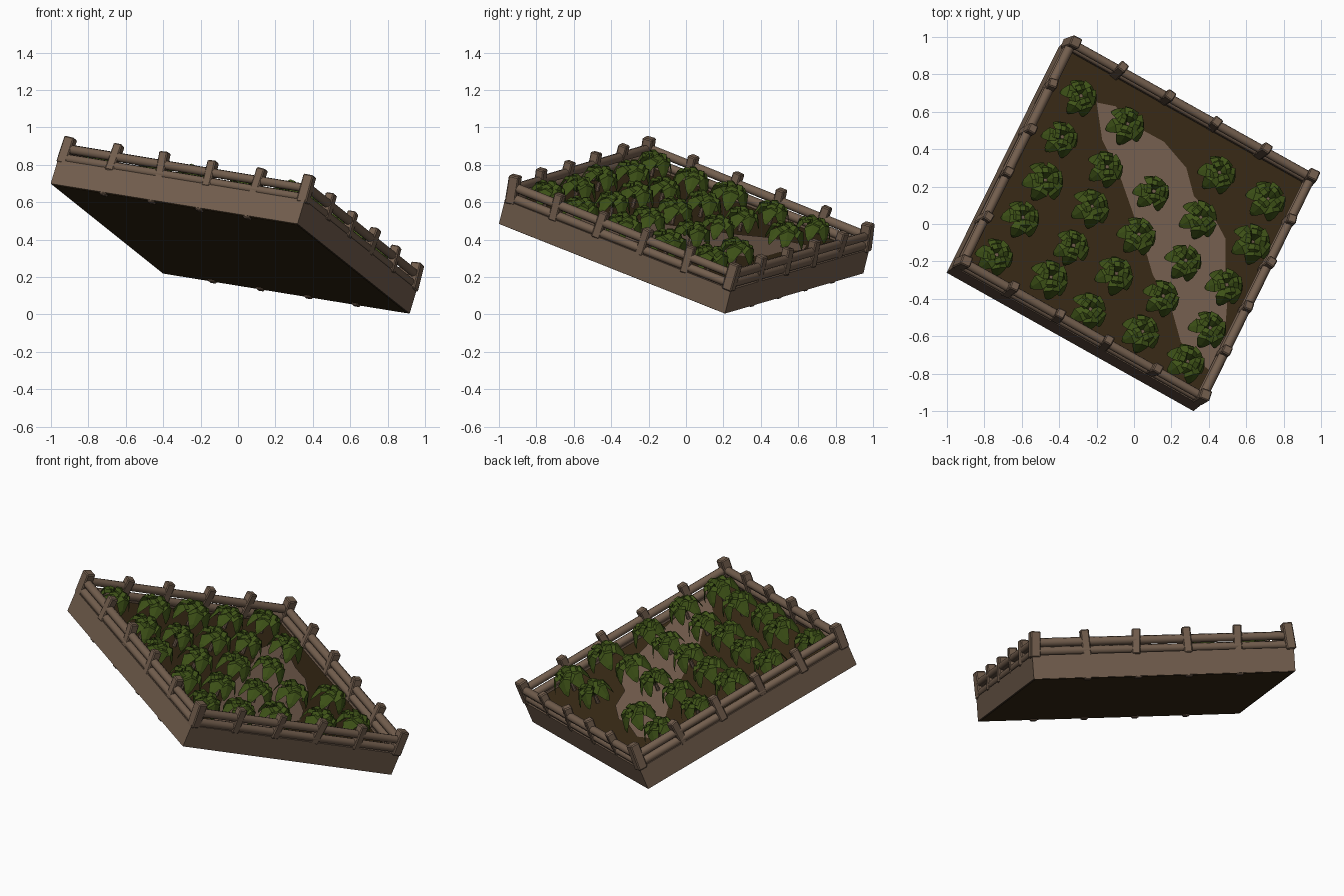
import bpy, bmesh, math, random
from mathutils import Matrix, Vector

if "Cube" in bpy.data.objects:
    bpy.data.objects.remove(bpy.data.objects["Cube"])
random.seed(4)

# tilted frame of the bed: long edge, short edge, normal
U = Vector((1.32, -0.74, -0.215)).normalized()
V = Vector((0.60, 1.21, -0.48))
V = (V - U * V.dot(U)).normalized()
N = U.cross(V)
ORIGIN = Vector((-0.042, -0.026, 0.352))
BED = Matrix.Translation(ORIGIN) @ Matrix((U, V, N)).transposed().to_4x4()
HU, HV = 0.764, 0.716          # half sizes
SOIL = 0.125                   # soil level


def material(name, rgb):
    m = bpy.data.materials.new(name)
    m.diffuse_color = (*rgb, 1)
    m.use_nodes = True
    m.node_tree.nodes["Principled BSDF"].inputs["Base Color"].default_value = m.diffuse_color
    return m


WOOD = material("wood", (0.17, 0.112, 0.075))
EARTH = material("dark soil", (0.040, 0.023, 0.008))
PATH = material("dry path", (0.18, 0.115, 0.078))
LEAF = material("leaf green", (0.05, 0.088, 0.009))


def finish(name, bm, mat, smooth=False):
    bm.normal_update()
    me = bpy.data.meshes.new(name)
    bm.to_mesh(me)
    bm.free()
    me.materials.append(mat)
    ob = bpy.data.objects.new(name, me)
    ob.matrix_world = BED
    bpy.context.collection.objects.link(ob)
    if smooth:
        bpy.context.view_layer.objects.active = ob
        ob.select_set(True)
        bpy.ops.object.shade_smooth_by_angle(angle=math.radians(50))
        ob.select_set(False)
    return ob


def box(bm, lo, hi, turn=None):
    lo, hi = Vector(lo), Vector(hi)
    mat = Matrix.Translation((lo + hi) / 2)
    if turn is not None:
        mat = mat @ turn
    bmesh.ops.create_cube(bm, size=1, matrix=mat @ Matrix.Diagonal((*(hi - lo), 1)))


def log(bm, a, b, r):
    a, b = Vector(a), Vector(b)
    d = b - a
    rot = d.to_track_quat('Z', 'Y').to_matrix().to_4x4()
    bmesh.ops.create_cone(bm, cap_ends=True, segments=8, radius1=r, radius2=r * 0.92,
                          depth=d.length, matrix=Matrix.Translation((a + b) / 2) @ rot)


def on_plane(x, y, h):
    """Point of the bed at height h that lies under the given top view position."""
    p0 = ORIGIN + N * h
    z = p0.z - ((x - p0.x) * N.x + (y - p0.y) * N.y) / N.z
    return BED.inverted() @ Vector((x, y, z))


# planks around the base
bm = bmesh.new()
T = 0.04
for s in (-1, 1):
    y0, y1 = sorted((s * HV, s * (HV - T)))
    box(bm, (-HU, y0, 0), (HU, y1, 0.137))
    x0, x1 = sorted((s * HU, s * (HU - T)))
    box(bm, (x0, -HV + T, 0), (x1, HV - T, 0.137))
finish("base_planks", bm, WOOD)

# soil block, visible from above and below
bm = bmesh.new()
box(bm, (-HU + 0.008, -HV + 0.008, -0.003), (HU - 0.008, HV - 0.008, SOIL))
finish("soil", bm, EARTH)

# two log rails on each side
bm = bmesh.new()
ru, rv = HU - 0.023, HV - 0.023
corners = [(-ru, -rv), (ru, -rv), (ru, rv), (-ru, rv)]
for i in range(4):
    a, b = corners[i], corners[(i + 1) % 4]
    for h in (0.160, 0.212):
        j = [random.uniform(-0.005, 0.005) for _ in range(2)]
        log(bm, (*a, h + j[0]), (*b, h + j[1]), 0.026)
finish("log_rails", bm, WOOD, True)

# posts: one at each corner and four between
bm = bmesh.new()
for i in range(4):
    a, b = Vector(corners[i]), Vector(corners[(i + 1) % 4])
    for k in range(5):
        p = a.lerp(b, k / 5)
        w = 0.029 if k == 0 else 0.025
        lean = Matrix.Rotation(random.uniform(-0.1, 0.1), 4, 'X') @ \
            Matrix.Rotation(random.uniform(-0.1, 0.1), 4, 'Y') @ \
            Matrix.Rotation(random.uniform(-0.2, 0.2), 4, 'Z')
        top = 0.278 + random.uniform(-0.006, 0.004)
        box(bm, (p.x - w, p.y - w, 0.125), (p.x + w, p.y + w, top), lean)
        if k and i % 2 == 0:      # foot showing under the base
            box(bm, (p.x - 0.02, p.y - 0.02, -0.012), (p.x + 0.02, p.y + 0.02, 0.13))
bmesh.ops.bevel(bm, geom=bm.edges[:], offset=0.006, segments=1, affect='EDGES')
finish("fence_posts", bm, WOOD)

# winding path
outline = [(-.2, .65), (-.1, .63), (.05, .5), (.16, .44), (.28, .3), (.32, .15), (.42, .05),
           (.49, -.08), (.49, -.3), (.5, -.4), (.48, -.66), (.4, -.78), (.33, -.72), (.25, -.63),
           (.2, -.45), (.1, -.27), (.05, -.1), (-.02, .1), (-.08, .27), (-.17, .45)]
bm = bmesh.new()
face = bm.faces.new([bm.verts.new(on_plane(x, y, SOIL + 0.004)) for x, y in outline])
bm.normal_update()
if face.normal.z < 0:
    face.normal_flip()
bmesh.ops.triangulate(bm, faces=bm.faces[:])
finish("path", bm, PATH)

# leafy plants in rows
spots = [(-.29, .68), (-.39, .46), (-.48, .23), (-.6, .03), (-.74, -.17),
         (-.04, .53), (-.15, .3), (-.23, .09), (-.33, -.12), (-.45, -.29),
         (.1, .17), (.02, -.06), (-.1, -.27), (-.24, -.46),
         (.45, .27), (.35, .03), (.27, -.2), (.15, -.39), (.04, -.58),
         (.71, .13), (.63, -.1), (.49, -.33), (.4, -.56), (.28, -.74)]
OUTER = [(.010, .055, .012), (.040, .115, .034), (.078, .108, .042), (.100, .050, .020), (.104, .022, .004)]
INNER = [(.006, .080, .010), (.025, .132, .026), (.052, .130, .030), (.072, .090, .006)]


def leaf(bm, c, ang, prof, s):
    d = Vector((math.cos(ang), math.sin(ang), 0))
    t = Vector((-d.y, d.x, 0))
    rows = []
    for r, h, w in prof:
        mid = c + (d * r + Vector((0, 0, h))) * s
        tip = Vector((0, 0, 0.35 * w * s))        # twist and central crease
        rows.append([bm.verts.new(mid - t * w * s - tip * 1.6),
                     bm.verts.new(mid + tip * 0.5),
                     bm.verts.new(mid + t * w * s - tip * 0.2)])
    for a, b in zip(rows, rows[1:]):
        for i in range(2):
            bm.faces.new((a[i], b[i], b[i + 1], a[i + 1]))


leaves, stems = bmesh.new(), bmesh.new()
for x, y in spots:
    p = on_plane(x, y, 0.19)
    p.z = SOIL
    turn = random.uniform(0, 6.28)
    s = random.uniform(0.95, 1.08)
    for k in range(6):
        leaf(leaves, p, turn + k * math.tau / 6 + random.uniform(-.15, .15), OUTER, s)
    for k in range(4):
        leaf(leaves, p, turn + 0.5 + k * math.tau / 4, INNER, s)
    log(stems, p - Vector((0, 0, 0.01)), p + Vector((0, 0, 0.09)), 0.012)
finish("plant_leaves", leaves, LEAF)
finish("plant_stems", stems, WOOD)
